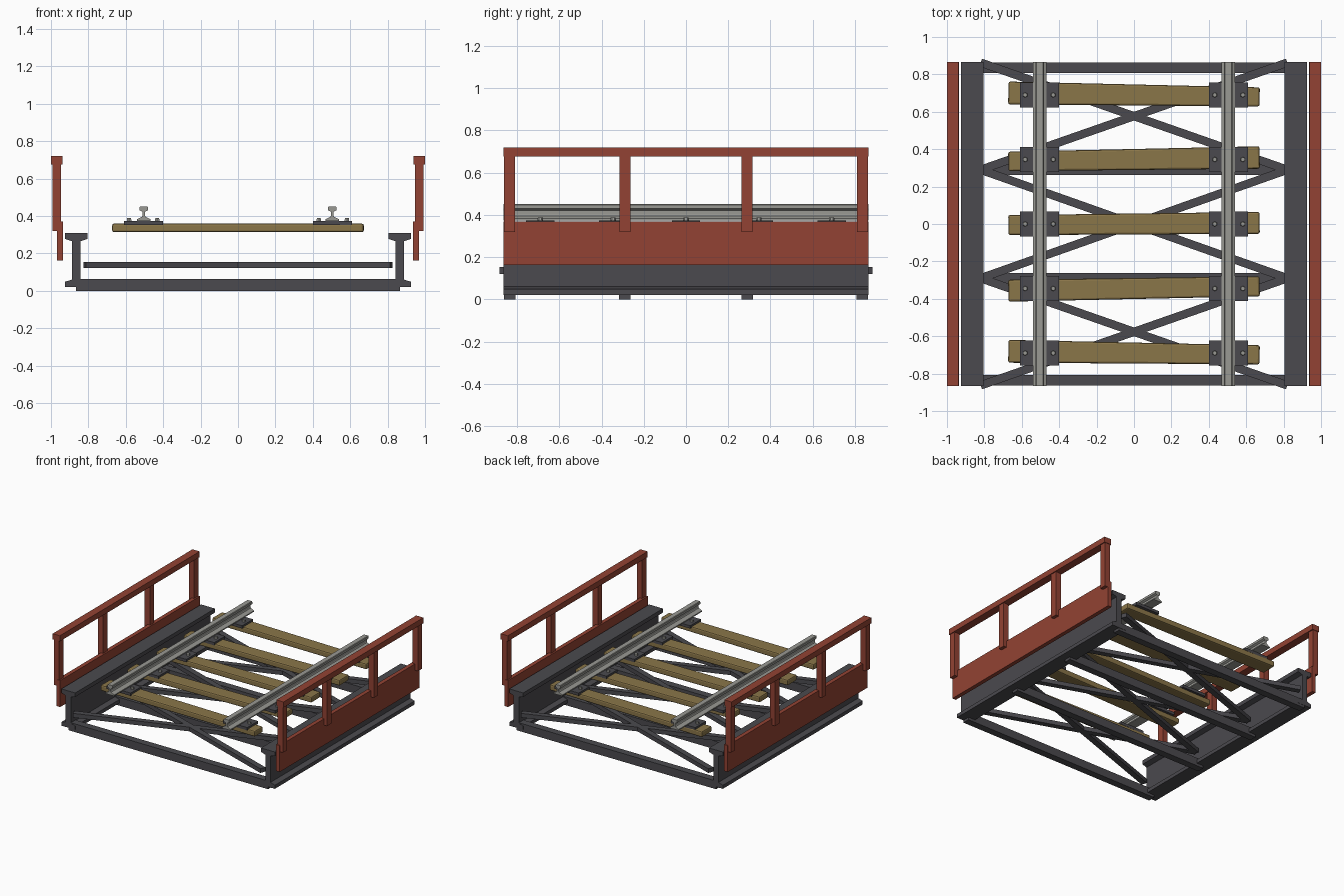
import bpy, bmesh, math
from mathutils import Vector

if "Cube" in bpy.data.objects:
    bpy.data.objects.remove(bpy.data.objects["Cube"])

HALF = 0.865  # half length of the span


def material(name, rgb):
    m = bpy.data.materials.new(name)
    m.diffuse_color = (*rgb, 1)
    m.use_nodes = True
    m.node_tree.nodes["Principled BSDF"].inputs["Base Color"].default_value = m.diffuse_color
    return m


RED = material("red_paint", (0.29, 0.055, 0.033))
STEEL = material("dark_steel", (0.070, 0.068, 0.077))
WOOD = material("timber", (0.255, 0.180, 0.066))
GREY = material("rail_grey", (0.32, 0.32, 0.295))


def finish(name, bm, mat):
    bmesh.ops.recalc_face_normals(bm, faces=bm.faces)
    me = bpy.data.meshes.new(name)
    bm.to_mesh(me)
    bm.free()
    me.materials.append(mat)
    ob = bpy.data.objects.new(name, me)
    bpy.context.collection.objects.link(ob)
    return ob


def box(name, x, y, z, mat):
    """Box from (min, max) ranges."""
    bm = bmesh.new()
    bmesh.ops.create_cube(bm, size=1)
    for v in bm.verts:
        v.co = Vector([(r[0] + r[1]) / 2 + c * (r[1] - r[0])
                       for c, r in zip(v.co, (x, y, z))])
    return finish(name, bm, mat)


def extrude_y(name, profile, mat):
    """Extrude an x-z profile along the whole span."""
    bm = bmesh.new()
    face = bm.faces.new([bm.verts.new((x, -HALF, z)) for x, z in profile])
    new = bmesh.ops.extrude_face_region(bm, geom=[face])["geom"]
    bmesh.ops.translate(bm, vec=(0, 2 * HALF, 0),
                        verts=[g for g in new if isinstance(g, bmesh.types.BMVert)])
    return finish(name, bm, mat)


def symmetric(cx, half):
    """Close a half profile by reflecting it about x = cx."""
    return [(cx + x, z) for x, z in half] + [(cx - x, z) for x, z in reversed(half)]


GIRDER = [(0.06, 0.02), (0.06, 0.048), (0.022, 0.060), (0.022, 0.265),
          (0.06, 0.277), (0.06, 0.308)]
RAIL = [(0.037, 0.374), (0.037, 0.382), (0.010, 0.396), (0.007, 0.402),
        (0.007, 0.422), (0.022, 0.430), (0.022, 0.447), (0.018, 0.451)]
BAYS = (-0.835, -0.29, 0.29, 0.835)
TIES = (-0.69, -0.345, 0, 0.345, 0.69)

for s, side in ((-1, "left"), (1, "right")):
    # Main girder and running rail
    extrude_y(f"girder_{side}", symmetric(s * 0.865, GIRDER), STEEL)
    extrude_y(f"rail_{side}", symmetric(s * 0.504, RAIL), GREY)

    def span(a, b):
        return sorted((s * a, s * b))

    # Parapet: kick plate, handrail and posts
    box(f"kick_plate_{side}", span(0.935, 0.967), (-HALF, HALF), (0.163, 0.37), RED)
    box(f"handrail_{side}", span(0.938, 1.0), (-HALF, HALF), (0.676, 0.72), RED)
    for i, y in enumerate(BAYS):
        box(f"post_{side}_{i}", span(0.947, 0.993), (y - 0.026, y + 0.026),
            (0.32, 0.68), RED)

    # Tie plates and bolts
    for i, y in enumerate(TIES):
        box(f"tie_plate_{side}_{i}", span(0.40, 0.61), (y - 0.067, y + 0.067),
            (0.352, 0.374), STEEL)
        for x in (0.432, 0.582):
            bm = bmesh.new()
            bmesh.ops.create_cone(bm, cap_ends=True, segments=6,
                                  radius1=0.014, radius2=0.012, depth=0.016)
            bmesh.ops.translate(bm, verts=bm.verts, vec=(s * x, y, 0.380))
            finish(f"bolt_{side}_{i}", bm, GREY)

# Bottom cross beams
for i, y in enumerate(BAYS):
    box(f"cross_beam_{i}", (-0.865, 0.865), (y - 0.028, y + 0.028), (0, 0.064), STEEL)

# Crossed wind bracing in each bay
for i, (y0, y1) in enumerate(((-0.863, -0.29), (-0.29, 0.29), (0.29, 0.863))):
    for s in (-1, 1):
        length = math.hypot(1.64, y1 - y0)
        bar = box(f"brace_{i}", (-length / 2, length / 2), (-0.022, 0.022),
                  (0.121, 0.154), STEEL)
        bar.location.y = (y0 + y1) / 2
        bar.rotation_euler.z = s * math.atan2(y1 - y0, 1.64)

# Timber ties: slightly tapered, slightly askew, with softened edges
for i, (y, turn, taper) in enumerate(zip(TIES, (-0.8, 1.0, 0.5, 0.9, -0.9),
                                         (-1, -0.5, 0.5, 0.8, -1))):
    tie = box(f"timber_tie_{i}", (-0.672, 0.672), (-0.056, 0.056), (0.313, 0.359), WOOD)
    for v in tie.data.vertices:
        v.co.y *= 1 + 0.09 * taper * (1 if v.co.x > 0 else -1)
    tie.location.y = y
    tie.rotation_euler.z = math.radians(turn)
    bev = tie.modifiers.new("soft_edges", "BEVEL")
    bev.width = 0.010
    bev.segments = 2
